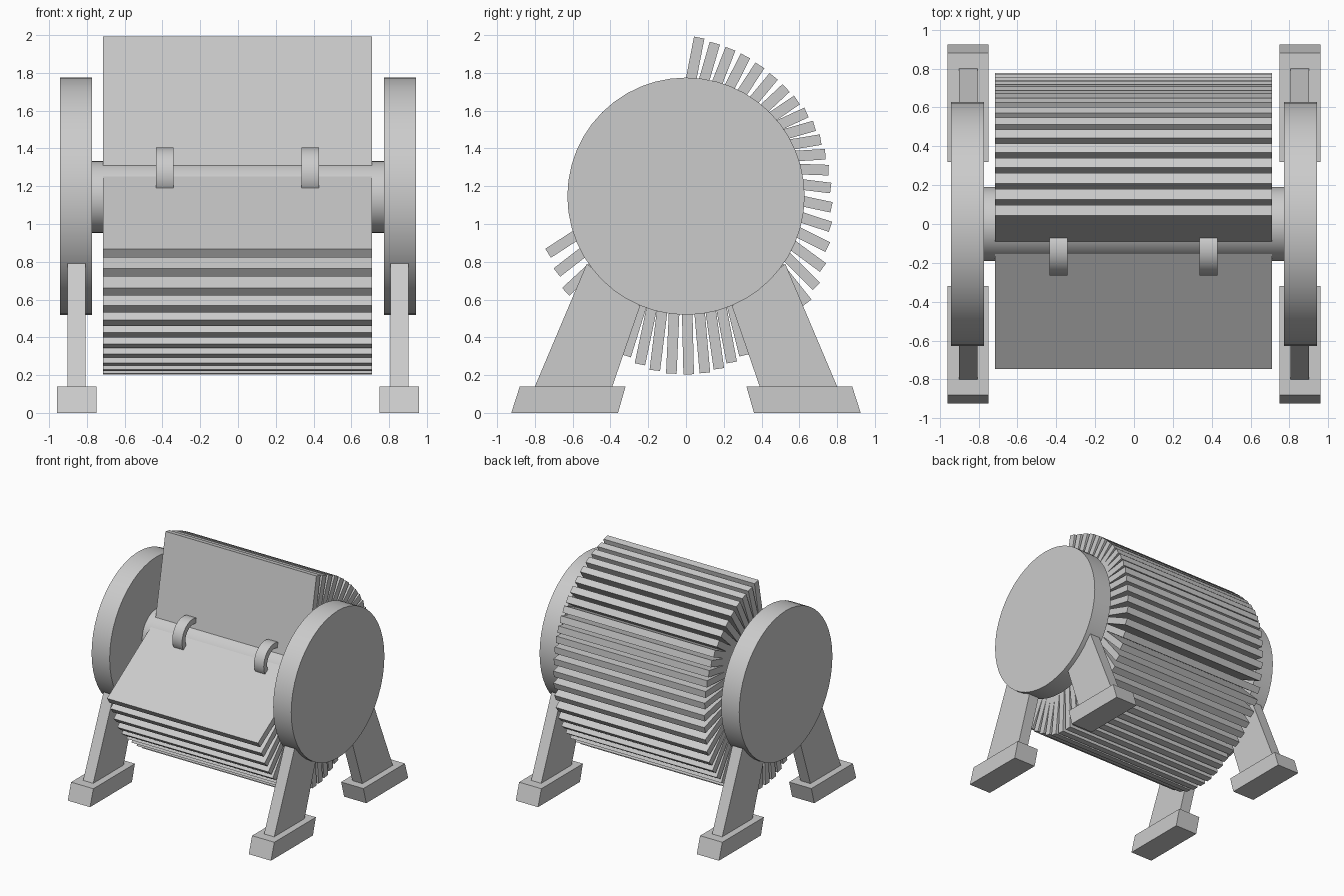
import bpy
import bmesh
import math
from mathutils import Matrix, Vector

cube = bpy.data.objects.get("Cube")
if cube:
    bpy.data.objects.remove(cube, do_unlink=True)

grey = bpy.data.materials.new("plain_grey")
grey.use_nodes = True
color = (0.6, 0.6, 0.6, 1)
grey.diffuse_color = color
grey.node_tree.nodes["Principled BSDF"].inputs["Base Color"].default_value = color

AXLE_Z = 1.147


def finish(name, bm, smooth=False):
    """Turn a bmesh into a named grey object."""
    bmesh.ops.recalc_face_normals(bm, faces=bm.faces)
    mesh = bpy.data.meshes.new(name)
    bm.to_mesh(mesh)
    bm.free()
    mesh.materials.append(grey)
    obj = bpy.data.objects.new(name, mesh)
    bpy.context.collection.objects.link(obj)
    if smooth:
        bpy.ops.object.select_all(action="DESELECT")
        obj.select_set(True)
        bpy.context.view_layer.objects.active = obj
        bpy.ops.object.shade_smooth_by_angle(angle=math.radians(30))
    return obj


def cylinder(name, x, y, z, radius, width, segments=48):
    """Cylinder lying along x."""
    bm = bmesh.new()
    place = Matrix.Translation((x, y, z)) @ Matrix.Rotation(math.pi / 2, 4, "Y")
    bmesh.ops.create_cone(bm, cap_ends=True, segments=segments, radius1=radius,
                          radius2=radius, depth=width, matrix=place)
    return finish(name, bm, True)


def extrude_profile(name, points, x, width):
    """Side outline in (y, z), extruded along x."""
    bm = bmesh.new()
    face = bm.faces.new([bm.verts.new((x - width / 2, y, z)) for y, z in points])
    moved = bmesh.ops.extrude_face_region(bm, geom=[face])["geom"]
    verts = [v for v in moved if isinstance(v, bmesh.types.BMVert)]
    bmesh.ops.translate(bm, verts=verts, vec=(width, 0, 0))
    return finish(name, bm)


def ring(name, x, y, z, outer, inner, width, segments=40):
    """Flat band ring lying around the x direction."""
    bm = bmesh.new()
    section = [(-1, outer), (1, outer), (1, inner), (-1, inner)]
    verts = [bm.verts.new((x + side * width / 2, y, z + r)) for side, r in section]
    edges = [bm.edges.new((verts[i - 1], verts[i])) for i in range(4)]
    bmesh.ops.spin(bm, geom=verts + edges, cent=(x, y, z), axis=(1, 0, 0),
                   angle=math.tau, steps=segments, use_merge=True)
    bmesh.ops.remove_doubles(bm, verts=bm.verts, dist=0.0001)
    return finish(name, bm, True)


# Axle drum and the two end discs
cylinder("axle_drum", 0, 0, 1.143, 0.19, 1.56)
for side, word in ((1, "left"), (-1, "right")):
    cylinder(word + "_end_disc", side * 0.857, 0, AXLE_Z, 0.628, 0.17)

# Splayed legs with slanted feet
leg = [(0.8, 0.14), (0.525, 0.79), (0.243, 0.566), (0.39, 0.14)]
foot = [(0.925, 0), (0.88, 0.14), (0.32, 0.14), (0.36, 0)]
for side, word in ((1, "left"), (-1, "right")):
    for depth, end in ((-1, "front"), (1, "back")):
        for part, outline, width in (("leg", leg, 0.095), ("foot", foot, 0.21)):
            extrude_profile(f"{end}_{word}_{part}", [(y * depth, z) for y, z in outline],
                            side * 0.854, width)

# Fan of cards: outer edge (y, z) and lean from vertical, one key per three cards
keys = [Vector(k) for k in (
    (0.07, 1.987, 11), (0.315, 1.89, 27), (0.53, 1.72, 47), (0.68, 1.52, 74),
    (0.755, 1.285, 92), (0.765, 0.985, 108), (0.69, 0.67, 135), (0.52, 0.44, 152),
    (0.31, 0.305, 166), (0.1, 0.212, 175), (-0.165, 0.225, 187),
    (-0.39, 0.355, 203), (-0.585, 0.55, 222), (-0.73, 0.845, 237))]


def blend(t):
    """Smooth curve through the keys."""
    i = min(int(t), len(keys) - 2)
    f = t - i
    a, b = keys[i], keys[i + 1]
    before = keys[i - 1] if i else 2 * a - b
    after = keys[i + 2] if i + 2 < len(keys) else 2 * b - a
    m, n = (b - before) / 2, (after - a) / 2
    return (a * (2 * f**3 - 3 * f**2 + 1) + m * (f**3 - 2 * f**2 + f)
            + b * (3 * f**2 - 2 * f**3) + n * (f**3 - f**2))


card_length, card_half = 0.71, 0.028
for n in range(3 * (len(keys) - 1) + 1):
    y, z, lean = blend(n / 3)
    out = Vector((math.sin(math.radians(lean)), math.cos(math.radians(lean))))
    across = Vector((out.y, -out.x)) * card_half
    tip = Vector((y, z))
    base = tip - out * card_length
    extrude_profile(f"card_{n + 1}", [tip - across, tip + across, base + across, base - across],
                    -0.002, 1.425)

# Two retaining rings at the open gap
for x, word in ((0.383, "left"), (-0.388, "right")):
    ring(word + "_card_ring", x, -0.12, 1.26, 0.146, 0.1, 0.092)
